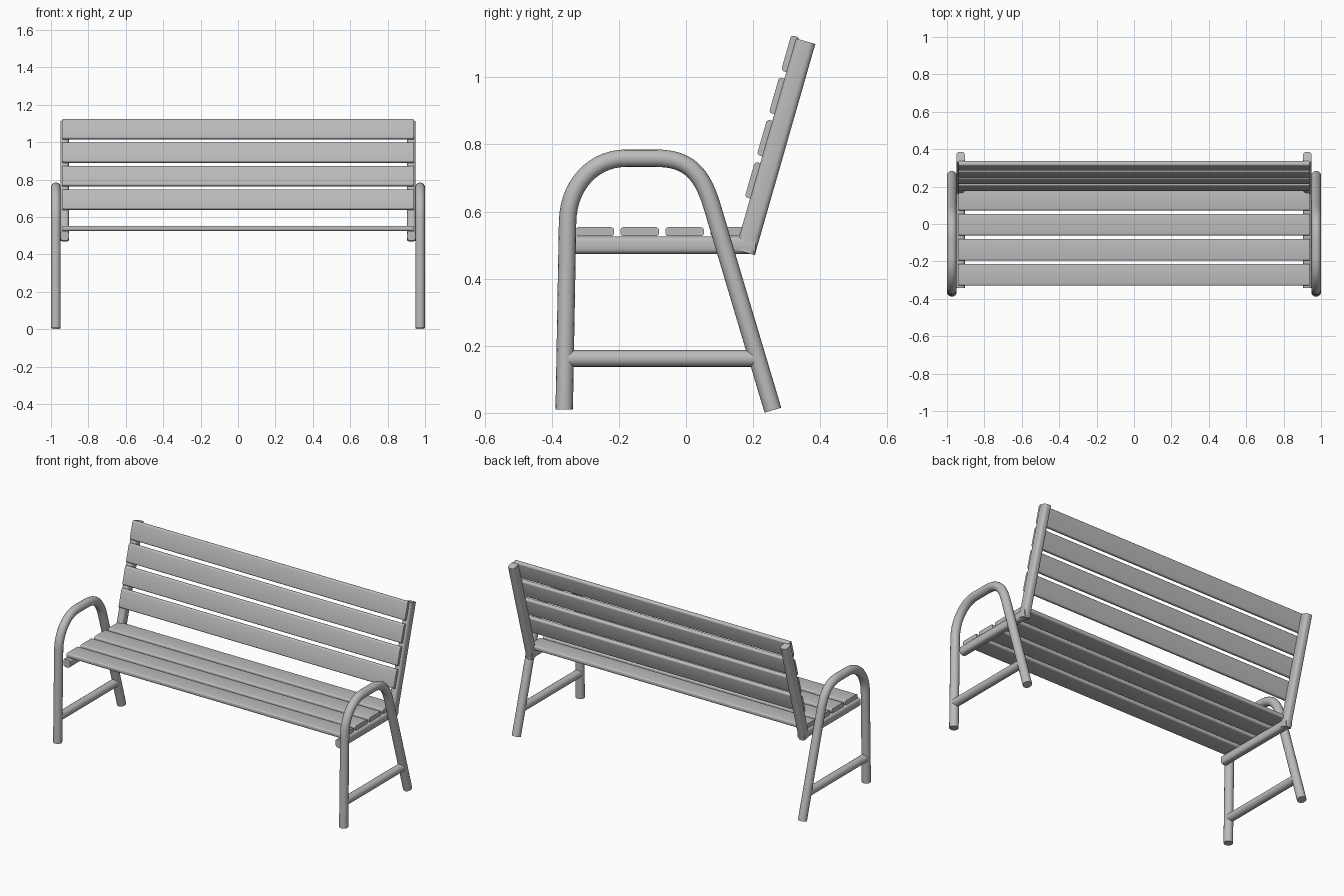
import bpy, bmesh, math
from mathutils import Matrix, Vector

cube = bpy.data.objects.get("Cube")
if cube:
    bpy.data.objects.remove(cube, do_unlink=True)

grey = bpy.data.materials.new("plain grey")
grey.use_nodes = True
grey.diffuse_color = (0.5, 0.5, 0.5, 1)
grey.node_tree.nodes["Principled BSDF"].inputs["Base Color"].default_value = (0.5, 0.5, 0.5, 1)


def finish(obj, mirror=False):
    """Colour, smooth and optionally mirror a part across x = 0."""
    obj.data.materials.clear()
    obj.data.materials.append(grey)
    bpy.ops.object.select_all(action='DESELECT')
    obj.select_set(True)
    bpy.context.view_layer.objects.active = obj
    bpy.ops.object.shade_smooth_by_angle(angle=math.radians(40))
    if mirror:
        obj.modifiers.new("Mirror", 'MIRROR')
    return obj


def rounded_bar(name, size, matrix, axis, radius, mirror=False):
    """Box whose long edges (along the given axis) are rounded; ends stay flat."""
    bm = bmesh.new()
    bmesh.ops.create_cube(bm, size=1)
    bmesh.ops.scale(bm, vec=size, verts=bm.verts)
    edges = [e for e in bm.edges
             if abs((e.verts[0].co - e.verts[1].co)[axis]) > 1e-4]
    bmesh.ops.bevel(bm, geom=edges, offset=radius, segments=4,
                    profile=0.5, affect='EDGES')
    bm.transform(matrix)
    mesh = bpy.data.meshes.new(name)
    bm.to_mesh(mesh)
    bm.free()
    obj = bpy.data.objects.new(name, mesh)
    bpy.context.collection.objects.link(obj)
    return finish(obj, mirror)


def tube(name, x, radius, points):
    """Mirrored round tube; each point is (position, handle in, handle out) in y, z."""
    curve = bpy.data.curves.new(name, 'CURVE')
    curve.dimensions = '3D'
    curve.bevel_depth = radius
    curve.bevel_resolution = 6
    curve.resolution_u = 14
    curve.use_fill_caps = True
    spline = curve.splines.new('BEZIER')
    spline.bezier_points.add(len(points) - 1)
    for bp, (co, h_in, h_out) in zip(spline.bezier_points, points):
        bp.handle_left_type = 'FREE' if h_in else 'VECTOR'
        bp.handle_right_type = 'FREE' if h_out else 'VECTOR'
        bp.co = (x, *co)
        bp.handle_left = (x, *(h_in or co))
        bp.handle_right = (x, *(h_out or co))
    obj = bpy.data.objects.new(name, curve)
    bpy.context.collection.objects.link(obj)
    bpy.ops.object.select_all(action='DESELECT')
    obj.select_set(True)
    bpy.context.view_layer.objects.active = obj
    bpy.ops.object.convert(target='MESH')
    return finish(bpy.context.view_layer.objects.active, True)


# Hooped side frames: front leg, armrest and rear leg in one bent tube
TUBE_X, TUBE_R = 0.974, 0.026
tube("side_frame", TUBE_X, TUBE_R, [
    ((-0.363, 0.010), None, None),
    ((-0.353, 0.570), None, (-0.351, 0.680)),
    ((-0.180, 0.759), (-0.275, 0.759), None),
    ((-0.090, 0.759), None, (0.005, 0.759)),
    ((0.078, 0.615), (0.047, 0.718), None),
    ((0.259, 0.008), None, None),
])
tube("leg_crossbar", TUBE_X, 0.025, [
    ((-0.358, 0.162), None, None),
    ((0.210, 0.162), None, None),
])

# Seat rails under the slats
rounded_bar("seat_rail", (0.045, 0.55, 0.052),
            Matrix.Translation((0.927, -0.068, 0.500)), 1, 0.016, True)

# Reclined back posts
lean = Matrix.Translation((0, 0.2664, 0.7931)) @ Matrix.Rotation(math.radians(-16), 4, 'X')
rounded_bar("back_post", (0.045, 0.06, 0.655),
            lean @ Matrix.Translation((0.927, 0, 0)), 2, 0.016, True)

# Seat and back slats
for i in range(4):
    rounded_bar(f"seat_slat_{i + 1}", (1.874, 0.115, 0.027),
                Matrix.Translation((0, -0.272 + 0.134 * i, 0.540)), 0, 0.009)
    rounded_bar(f"back_slat_{i + 1}", (1.874, 0.027, 0.110),
                lean @ Matrix.Translation((0, -0.033, -0.114 + 0.1307 * i)), 0, 0.009)
